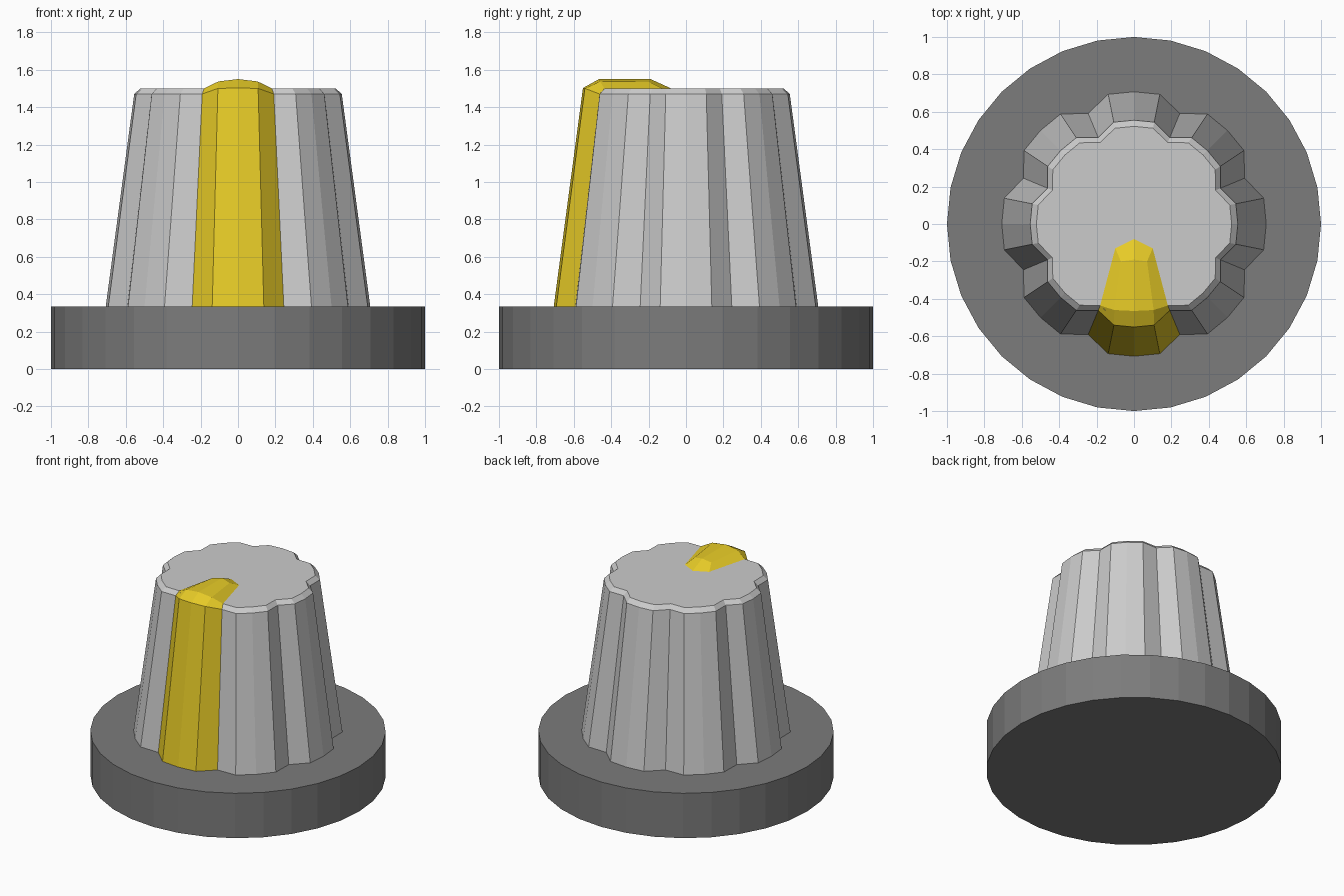
import bpy, bmesh
from math import sin, cos, pi

if "Cube" in bpy.data.objects:
    bpy.data.objects.remove(bpy.data.objects["Cube"])

SIDES = 32


def material(name, rgb):
    m = bpy.data.materials.new(name)
    m.diffuse_color = (*rgb, 1)
    m.use_nodes = True
    m.node_tree.nodes["Principled BSDF"].inputs["Base Color"].default_value = m.diffuse_color
    return m


def finish(bm, name, mat=None):
    bmesh.ops.recalc_face_normals(bm, faces=bm.faces)
    me = bpy.data.meshes.new(name)
    bm.to_mesh(me)
    bm.free()
    ob = bpy.data.objects.new(name, me)
    bpy.context.collection.objects.link(ob)
    if mat:
        me.materials.append(mat)
    return ob


def lobe_point(i, outer, groove, z):
    # index 0 is the middle of the front lobe; every 4th point is a groove
    a = -pi / 2 + i * 2 * pi / SIDES
    r = groove if i % 4 == 2 else outer
    return (r * cos(a), r * sin(a), z)


# Base disc
bm = bmesh.new()
bmesh.ops.create_cone(bm, cap_ends=True, segments=SIDES, radius1=1, radius2=1, depth=0.335)
bmesh.ops.translate(bm, verts=bm.verts, vec=(0, 0, 0.1675))
finish(bm, "base_disc", material("dark_grey", (0.2, 0.2, 0.2)))

# Fluted grip: tapered side, small top chamfer, flat cap; front lobe left to the pointer
bm = bmesh.new()
levels = [(0.707, 0.64, 0.335), (0.555, 0.5, 1.47), (0.522, 0.472, 1.5)]
rings = [[bm.verts.new(lobe_point(i, *lv)) for i in range(SIDES)] for lv in levels]
for low, high in zip(rings, rings[1:]):
    for i in range(2, SIDES - 2):
        j = (i + 1) % SIDES
        bm.faces.new((low[i], low[j], high[j], high[i]))
bm.faces.new(rings[-1])
finish(bm, "fluted_grip")

# Pointer: front lobe face running over the rim into a tapered ridge on the cap
bm = bmesh.new()


def mirrored(side, mid, centre):
    flip = lambda p: (-p[0], p[1], p[2])
    return [flip(side), flip(mid), centre, mid, side]


rows = [
    [lobe_point(i, 0.707, 0.64, 0.335) for i in range(-2, 3)],
    mirrored(lobe_point(2, 0.555, 0.5, 1.47), lobe_point(1, 0.551, 0.5, 1.5),
             lobe_point(0, 0.551, 0.5, 1.502)),
    mirrored((0.181, -0.436, 1.5), (0.105, -0.46, 1.537), (0, -0.465, 1.55)),
    mirrored((0.1, -0.13, 1.5), (0.07, -0.2, 1.535), (0, -0.19, 1.55)),
]
grid = [[bm.verts.new(p) for p in row] for row in rows]
for a, b in zip(grid, grid[1:]):
    for i in range(4):
        bm.faces.new((a[i], a[i + 1], b[i + 1], b[i]))
tip = bm.verts.new((0, -0.08, 1.5))
back = grid[-1]
bm.faces.new((back[0], back[1], back[2], tip))
bm.faces.new((tip, back[2], back[3], back[4]))
finish(bm, "pointer", material("yellow", (0.8, 0.6, 0.02)))
